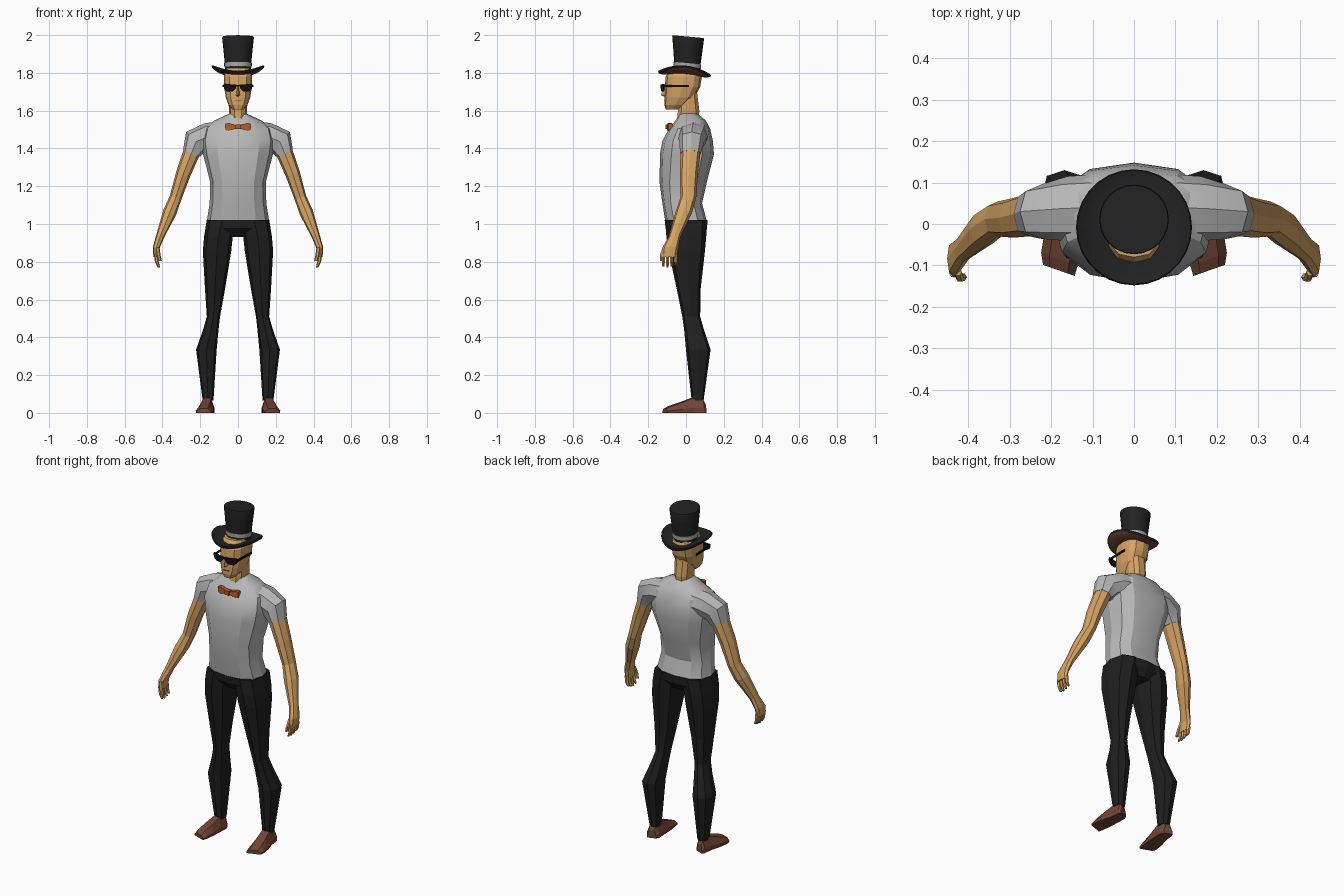
import bpy, bmesh, math
from mathutils import Vector as V

if "Cube" in bpy.data.objects:
    bpy.data.objects.remove(bpy.data.objects["Cube"])


def material(name, rgb):
    m = bpy.data.materials.new(name)
    m.diffuse_color = (*rgb, 1)
    m.use_nodes = True
    m.node_tree.nodes["Principled BSDF"].inputs["Base Color"].default_value = m.diffuse_color
    return m


SKIN = material("skin", (0.68, 0.37, 0.13))
SHIRT = material("shirt grey", (0.48, 0.48, 0.48))
PANTS = material("trouser black", (0.014, 0.014, 0.014))
HATM = material("hat black", (0.016, 0.016, 0.017))
BAND = material("band grey", (0.42, 0.42, 0.42))
SHOE = material("shoe brown", (0.17, 0.06, 0.035))
TIE = material("tie orange", (0.5, 0.11, 0.02))
BLACK = material("glasses black", (0.005, 0.005, 0.005))


def finish(name, bm, mats, rule=None, mirror=False, smooth=None):
    bmesh.ops.recalc_face_normals(bm, faces=bm.faces)
    me = bpy.data.meshes.new(name)
    if rule:
        for f in bm.faces:
            f.material_index = rule(f)
    bm.to_mesh(me)
    bm.free()
    ob = bpy.data.objects.new(name, me)
    bpy.context.collection.objects.link(ob)
    for m in mats:
        me.materials.append(m)
    if mirror:
        ob.modifiers.new("mirror", 'MIRROR').use_mirror_merge = False
    if smooth:
        bpy.ops.object.select_all(action='DESELECT')
        ob.select_set(True)
        bpy.context.view_layer.objects.active = ob
        bpy.ops.object.shade_smooth_by_angle(angle=math.radians(smooth))
    return ob


def skin_rings(bm, rings, caps=True):
    loops = [[bm.verts.new(p) for p in r] for r in rings]
    n = len(loops[0])
    for a, b in zip(loops, loops[1:]):
        for i in range(n):
            j = (i + 1) % n
            bm.faces.new((a[i], a[j], b[j], b[i]))
    if caps:
        bm.faces.new(loops[0])
        bm.faces.new(loops[-1])


def loft(name, rings, mats, **kw):
    bm = bmesh.new()
    skin_rings(bm, rings)
    return finish(name, bm, mats, **kw)


def oval(n, p):
    out = []
    for i in range(n):
        c, s = math.cos(2 * math.pi * i / n), math.sin(2 * math.pi * i / n)
        out.append((math.copysign(abs(c) ** p, c), math.copysign(abs(s) ** p, s)))
    return out


def level(z, x0, x1, y0, y1, n=12, p=0.8):
    return [V(((x0 + x1) / 2 + (x1 - x0) / 2 * c, (y0 + y1) / 2 + (y1 - y0) / 2 * s, z))
            for c, s in oval(n, p)]


def limb(rows, n=8, p=0.85):
    """Rings across a path: x, y, z, half thickness, half depth."""
    rings = []
    for i, (x, y, z, r, d) in enumerate(rows):
        a, b = rows[max(i - 1, 0)], rows[min(i + 1, len(rows) - 1)]
        t = V((b[0] - a[0], 0, b[2] - a[2])).normalized()
        u = V((-t.z, 0, t.x))
        rings.append([V((x, y, z)) + u * r * c + V((0, d * s, 0)) for c, s in oval(n, p)])
    return rings


def box(bm, lo, hi):
    x0, y0, z0 = lo
    x1, y1, z1 = hi
    skin_rings(bm, [[(x0, y0, z), (x1, y0, z), (x1, y1, z), (x0, y1, z)] for z in (z0, z1)])


# shirt body: z, half width, front, back
torso = [(1.015, .165, -.11, .11), (1.11, .15, -.125, .085), (1.22, .147, -.14, .11),
         (1.37, .185, -.138, .148), (1.44, .195, -.125, .142), (1.505, .18, -.09, .128),
         (1.548, .125, -.055, .105), (1.585, .045, -.035, .06)]
loft("shirt_body", [level(z, -w, w, a, b) for z, w, a, b in torso], [SHIRT], smooth=25)

# sleeves and arms
loft("sleeve", limb([(.09, .04, 1.47, .075, .08), (.16, .037, 1.462, .073, .078),
                     (.222, .03, 1.436, .074, .066), (.247, .024, 1.373, .047, .055)]),
     [SHIRT], mirror=True, smooth=25)
loft("arm", limb([(.245, .024, 1.38, .045, .053), (.29, .015, 1.265, .039, .048),
                  (.33, .012, 1.14, .032, .042), (.362, -.012, 1.06, .036, .044),
                  (.412, -.06, .935, .022, .031), (.433, -.083, .875, .018, .042),
                  (.434, -.09, .825, .014, .04)]),
     [SKIN], mirror=True)

# fingers and thumb
bm = bmesh.new()
for k in range(4):
    y = -.12 + .022 * k
    tip = .77 + (.012 if k == 3 else .004 * abs(k - 1))
    skin_rings(bm, [[V((x + r * c, y + .0095 * s * f, z)) for c, s in oval(6, 1)]
                    for x, r, f, z in ((.434, .012, 1, .84), (.43, .01, 1, .80), (.419, .006, .7, tip))])
skin_rings(bm, [[V((x + .01 * c, y + .01 * s, z)) for c, s in oval(6, 1)]
                for x, y, z in ((.425, -.115, .875), (.42, -.13, .835), (.413, -.128, .805))])
finish("fingers", bm, [SKIN], mirror=True)

# trousers: seat, then legs (z, inner, outer, front, back)
loft("trouser_seat", [level(z, -w, w, a, b) for z, w, a, b in
                      ((1.02, .168, -.113, .113), (.975, .16, -.108, .112), (.93, .06, -.07, .085))], [PANTS])
legs = [(1.018, .005, .166, -.108, .11), (.93, .028, .18, -.104, .107), (.855, .036, .186, -.092, .1),
        (.66, .068, .175, -.05, .078), (.51, .095, .165, -.02, .075), (.44, .103, .185, -.01, .095),
        (.335, .113, .222, .0, .13), (.065, .13, .187, .03, .093)]
loft("trouser_leg", [level(z, a, b, c, d, 8, .7) for z, a, b, c, d in legs], [PANTS], mirror=True)

# shoes: cross sections from heel to toe, toed out
shoe = []
for x, y, w, h in ((.158, .1, .024, .045), (.158, .085, .034, .07), (.162, .03, .036, .078),
                   (.172, -.03, .043, .055), (.18, -.085, .044, .036), (.181, -.112, .038, .022)):
    shoe.append([(x + w * k, y + .35 * w * k, h * q) for k, q in
                 ((-.95, 0), (.95, 0), (1, .35), (.55, 1), (-.55, 1), (-1, .35))])
loft("shoe", shoe, [SHOE], mirror=True)

# neck and head
loft("neck", [level(z, -w, w, a, b, 10) for z, w, a, b in
              ((1.55, .04, -.05, .07), (1.6, .048, -.045, .073), (1.7, .052, -.04, .06))], [SKIN])
loft("head", [level(z, -w, w, a, b, 12, .75) for z, w, a, b in
              ((1.606, .03, -.108, -.03), (1.63, .05, -.114, .0), (1.67, .065, -.114, .045),
               (1.725, .073, -.112, .075), (1.78, .075, -.108, .084), (1.825, .062, -.08, .07))], [SKIN])
loft("nose", [[(-w, -.1, z), (0, y, z), (w, -.1, z)] for z, w, y in
              ((1.675, .014, -.115), (1.682, .016, -.133), (1.735, .007, -.115))], [SKIN])
bm = bmesh.new()
box(bm, (-.018, -.1165, 1.651), (.018, -.108, 1.654))
finish("mouth", bm, [SHOE])

# glasses: slanted lenses, bridge and temples
bm = bmesh.new()
outline = ((.008, 1.738), (.078, 1.742), (.074, 1.715), (.058, 1.702), (.028, 1.702), (.012, 1.716))
skin_rings(bm, [[(x, y + .2 * x, z) for x, z in outline] for y in (-.136, -.128)])
box(bm, (0, -.136, 1.728), (.012, -.128, 1.737))
skin_rings(bm, [[(x, y, z) for x, z in ((a, 1.724), (a + .006, 1.724), (a + .006, 1.736), (a, 1.736))]
                for a, y in ((.072, -.122), (.076, .015))])
finish("glasses", bm, [BLACK], mirror=True)

# bow tie: knot and flared wings
bm = bmesh.new()
box(bm, (-.014, -.108, 1.502), (.014, -.08, 1.527))
for s in (-1, 1):
    skin_rings(bm, [[(s * x, y - .01, 1.514 - h), (s * x, y + .012, 1.514 - h),
                     (s * x, y + .012, 1.514 + h), (s * x, y - .01, 1.514 + h)]
                    for x, y, h in ((.008, -.09, .008), (.05, -.088, .021), (.066, -.083, .017))])
finish("bow_tie", bm, [TIE])


# top hat, tipped slightly back
def hat_ring(z, r, cy, n=24):
    return [V((r * c, cy + r * s, z - .09 * r * s)) for c, s in oval(n, 1)]


loft("hat_crown", [hat_ring(1.795, .068, .006), hat_ring(1.85, .07, .007), hat_ring(1.93, .078, .01),
                   hat_ring(1.985, .084, .011), hat_ring(1.992, .082, .011)], [HATM], smooth=35)
loft("hat_band", [hat_ring(1.83, .0725, .007), hat_ring(1.852, .0735, .007)], [BAND], smooth=35)


def brim_ring(r, dz):
    return [V((r * c, -.008 + r * s, 1.794 + dz + 2 * (r * c) ** 2 - .07 * r * s)) for c, s in oval(28, 1)]


bm = bmesh.new()
prof = [(.06, .008), (.09, .004), (.12, .004), (.137, .008), (.14, .002), (.136, -.006),
        (.12, -.01), (.09, -.01), (.06, -.008)]
skin_rings(bm, [brim_ring(r, d) for r, d in prof])
finish("hat_brim", bm, [HATM, SHOE], rule=lambda f: int(f.normal.z < -.75), smooth=35)
